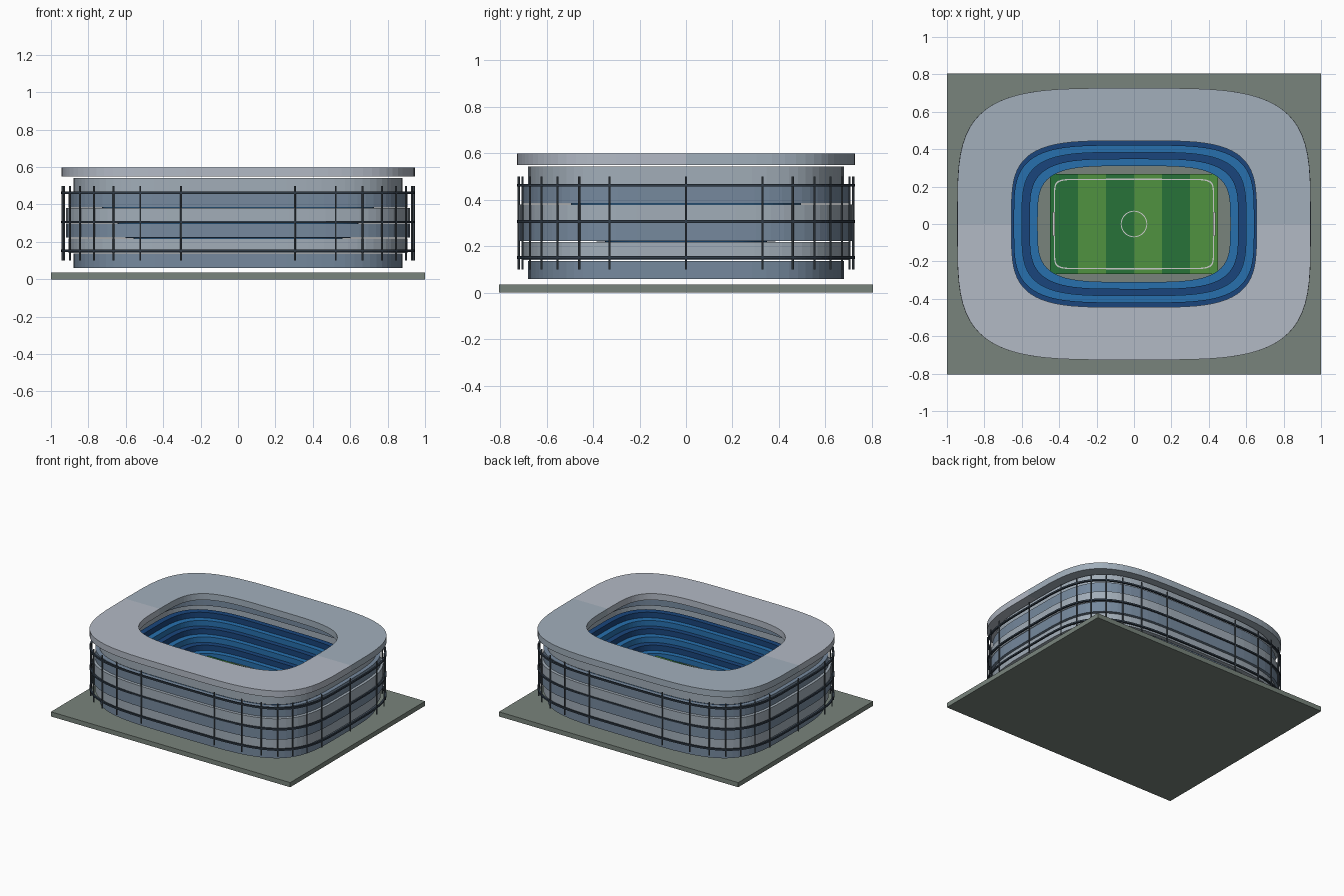
import bpy, bmesh, math

if "Cube" in bpy.data.objects:
    bpy.data.objects.remove(bpy.data.objects["Cube"])

SEG = 72


def mat(name, r, g, b):
    m = bpy.data.materials.new(name)
    m.diffuse_color = (r, g, b, 1)
    m.use_nodes = True
    m.node_tree.nodes["Principled BSDF"].inputs["Base Color"].default_value = m.diffuse_color
    return m


GROUND = mat("ground_green", .19, .23, .20)
PANEL_BLUE = mat("panel_blue", .18, .25, .34)
PANEL_GREY = mat("panel_grey", .36, .42, .48)
ROOF_BLUE = mat("roof_blue", .36, .43, .50)
ROOF_GREY = mat("roof_grey", .45, .49, .56)
SEAT_LIGHT = mat("seat_light", .02, .16, .42)
SEAT_DARK = mat("seat_dark", .01, .06, .20)
GRASS_LIGHT = mat("grass_light", .08, .29, .05)
GRASS_DARK = mat("grass_dark", .02, .17, .04)
STEEL = mat("steel", .03, .045, .065)
POST = mat("post_grey", .07, .09, .11)
WHITE = mat("white", .8, .8, .8)


def oval(t, a, b, p=.5):
    c, s = math.cos(t), math.sin(t)
    c, s = (0 if abs(v) < 1e-9 else v for v in (c, s))
    return (a * math.copysign(abs(c) ** p, c), b * math.copysign(abs(s) ** p, s))


def finish(name, bm, mats):
    bmesh.ops.recalc_face_normals(bm, faces=bm.faces)
    me = bpy.data.meshes.new(name)
    bm.to_mesh(me)
    bm.free()
    for m in mats:
        me.materials.append(m)
    ob = bpy.data.objects.new(name, me)
    bpy.context.collection.objects.link(ob)
    return ob


def box(name, x0, x1, y0, y1, z0, z1, m):
    bm = bmesh.new()
    bmesh.ops.create_cube(bm, size=1)
    for v in bm.verts:
        v.co = (x0 if v.co.x < 0 else x1, y0 if v.co.y < 0 else y1, z0 if v.co.z < 0 else z1)
    return finish(name, bm, [m])


def ring(name, outer, inner, z0, z1, mats, p=.5):
    """Rectangular section swept round the rounded plan; second material on the -y half."""
    bm = bmesh.new()
    loops = []
    for i in range(SEG):
        t = 2 * math.pi * i / SEG
        o, n = oval(t, *outer, p), oval(t, *inner, p)
        loops.append([bm.verts.new((*q, z)) for q, z in ((o, z0), (o, z1), (n, z1), (n, z0))])
    for i in range(SEG):
        a, b = loops[i], loops[(i + 1) % SEG]
        for k in range(4):
            f = bm.faces.new((a[k], b[k], b[(k + 1) % 4], a[(k + 1) % 4]))
            f.material_index = int(len(mats) > 1 and i >= SEG // 2)
    return finish(name, bm, mats)


def slab(name, a, b, z0, z1, m):
    bm = bmesh.new()
    face = bm.faces.new([bm.verts.new((*oval(2 * math.pi * i / SEG, a, b), z0)) for i in range(SEG)])
    ext = bmesh.ops.extrude_face_region(bm, geom=[face])
    for v in ext["geom"]:
        if isinstance(v, bmesh.types.BMVert):
            v.co.z = z1
    if not any(len(f.verts) == SEG and f.verts[0].co.z == z0 for f in bm.faces):
        bmesh.ops.holes_fill(bm, edges=bm.edges, sides=0)
    return finish(name, bm, [m])


# site plate
box("base_plate", -1, 1, -.805, .805, 0, .035, GROUND)

# stacked facade bands, bulging at mid height, thin gaps between
for i, bulge in enumerate((0, .025, .04, .04, .025, 0)):
    z = .06 + .081 * i
    a, b = .88 + bulge, .68 + bulge
    ring(f"facade_band_{i + 1}", (a, b), (a - .03, b - .03), z, z + .077,
         [PANEL_GREY if i % 2 else PANEL_BLUE])

# roof ring
ring("roof", (.945, .727), (.655, .445), .55, .598, [ROOF_BLUE, ROOF_GREY])

# horizontal hoops
for i, z in enumerate((.152, .306, .462)):
    ring(f"facade_hoop_{i + 1}", (.946, .727), (.934, .715), z - .006, z + .006, [STEEL])

# vertical posts
bm = bmesh.new()
for i in range(30):
    x, y = oval(2 * math.pi * i / 30, .94, .721)
    geo = bmesh.ops.create_cone(bm, cap_ends=True, segments=8, radius1=.005, radius2=.005, depth=.4)
    bmesh.ops.translate(bm, verts=geo["verts"], vec=(x, y, .3))
finish("facade_posts", bm, [POST])

# seating tiers
for i in range(6):
    a, b, z = .515 + .042 * i, .31 + .0365 * i, .18 + .041 * i
    ring(f"seating_tier_{i + 1}", (a + .044, b + .039), (a, b), z, z + .041,
         [SEAT_DARK if i % 2 else SEAT_LIGHT])

# field apron and striped pitch
slab("field_apron", .535, .33, .165, .182, GROUND)
for i in range(6):
    x = -.45 + .15 * i
    box(f"pitch_stripe_{i + 1}", x, x + .15, -.268, .268, .182, .2, GRASS_LIGHT if i % 2 else GRASS_DARK)

# pitch markings
ring("boundary_line", (.428, .242), (.422, .236), .2, .204, [WHITE], .15)
ring("centre_circle", (.071, .071), (.066, .066), .2, .204, [WHITE], 1)

# goals
for side, s in (("left", -1), ("right", 1)):
    x0, x1 = sorted((s * .425, s * .435))
    box(f"{side}_goal_crossbar", x0, x1, -.065, .065, .24, .248, WHITE)
    for n, y in (("a", -.065), ("b", .057)):
        box(f"{side}_goal_post_{n}", x0, x1, y, y + .008, .2, .24, WHITE)
